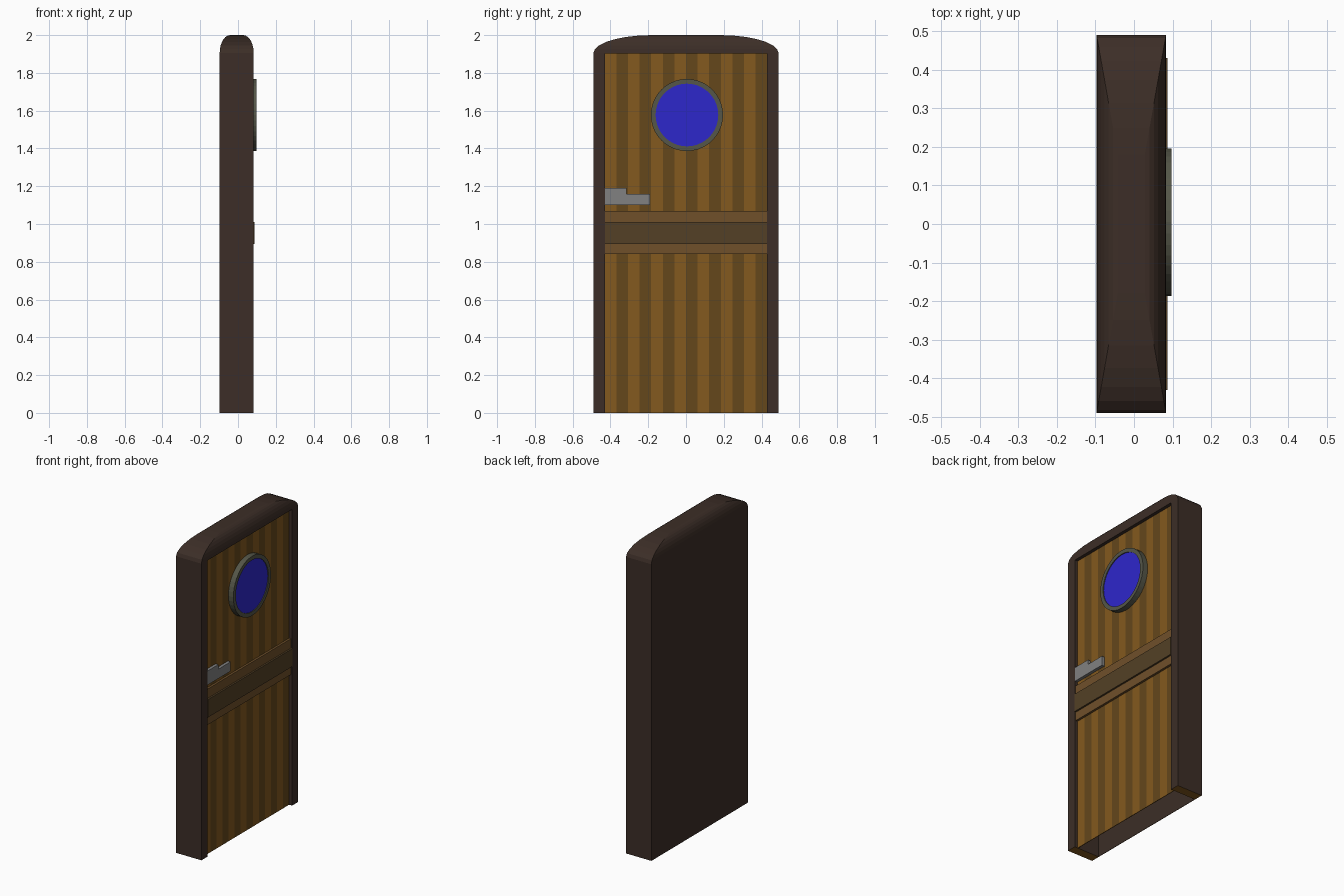
import bpy, bmesh, math

if "Cube" in bpy.data.objects:
    bpy.data.objects.remove(bpy.data.objects["Cube"])


def material(name, rgb):
    m = bpy.data.materials.new(name)
    m.diffuse_color = (*rgb, 1)
    m.use_nodes = True
    m.node_tree.nodes["Principled BSDF"].inputs["Base Color"].default_value = m.diffuse_color
    return m


FRAME = material("dark_wood", (0.045, 0.027, 0.02))
LIGHT = material("light_plank", (0.23, 0.10, 0.013))
DARK = material("dark_plank", (0.13, 0.063, 0.011))
RAIL = material("rail_wood", (0.16, 0.08, 0.023))
INLAY = material("rail_inlay", (0.087, 0.051, 0.019))
RIM = material("rim_metal", (0.09, 0.093, 0.065))
GLASS = material("blue_glass", (0.027, 0.02, 0.6))
STEEL = material("handle_metal", (0.22, 0.22, 0.22))


def finish(name, bm, *mats):
    bmesh.ops.recalc_face_normals(bm, faces=bm.faces[:])
    me = bpy.data.meshes.new(name)
    bm.to_mesh(me)
    bm.free()
    ob = bpy.data.objects.new(name, me)
    bpy.context.collection.objects.link(ob)
    for m in mats:
        me.materials.append(m)
    return ob


def loft(bm, rings, cap=True, close=False):
    loops = [[bm.verts.new(p) for p in r] for r in rings]
    n = len(loops[0])
    pairs = list(zip(loops, loops[1:])) + ([(loops[-1], loops[0])] if close else [])
    for a, b in pairs:
        for i in range(n):
            j = (i + 1) % n
            bm.faces.new((a[i], a[j], b[j], b[i]))
    if cap:
        bm.faces.new(loops[0])
        bm.faces.new(loops[-1])


def slab(name, yz, x0, x1, mat):
    """Extrude a y-z outline between two x positions."""
    bm = bmesh.new()
    loft(bm, [[(x, y, z) for y, z in yz] for x in (x0, x1)])
    return finish(name, bm, mat)


def box(name, x0, x1, y0, y1, z0, z1, mat):
    return slab(name, [(y0, z0), (y1, z0), (y1, z1), (y0, z1)], x0, x1, mat)


def circle(r, x, cy=0.005, cz=1.577, n=40):
    return [(x, cy + r * math.cos(2 * math.pi * i / n), cz + r * math.sin(2 * math.pi * i / n))
            for i in range(n)]


# Frame: upright block whose top is rounded in by a quarter ellipse
XB, XF, HY, SHOULDER = -0.097, 0.083, 0.49, 1.905


def rect(z, dx=0, dy=0):
    return [(XB + dx, -HY + dy, z), (XF - dx, -HY + dy, z),
            (XF - dx, HY - dy, z), (XB + dx, HY - dy, z)]


rings = [rect(0)]
for i in range(8):
    t = math.pi / 2 * i / 7
    k = 1 - math.cos(t)
    rings.append(rect(SHOULDER + (2 - SHOULDER) * math.sin(t), 0.055 * k, 0.31 * k))
bm = bmesh.new()
loft(bm, rings)
for f in bm.faces:
    if f.calc_center_median().z < 0.001:
        f.material_index = 1
frame = finish("door_frame", bm, FRAME, LIGHT)

# Door opening, hollow behind the planks and open at the bottom
cutter = box("opening_cutter", XB + 0.003, 0.3, -0.43, 0.43, -0.1, SHOULDER - 0.003, FRAME)
cutter.hide_render = True
cutter.hide_viewport = True
cut = frame.modifiers.new("opening", "BOOLEAN")
cut.operation = "DIFFERENCE"
cut.solver = "EXACT"
cut.object = cutter

# Planks, alternating light and dark
w = 0.86 / 14
for i in range(14):
    box(f"plank_{i + 1}", 0.058, 0.062, -0.43 + i * w, -0.43 + (i + 1) * w,
        0, SHOULDER - 0.003, DARK if i % 2 else LIGHT)

# Cross rail with raised inlay
box("cross_rail", 0.06, 0.076, -0.43, 0.43, 0.84, 1.07, RAIL)
box("rail_inlay", 0.07, 0.087, -0.43, 0.43, 0.895, 1.01, INLAY)

# Stepped handle
slab("handle", [(-0.43, 1.10), (-0.19, 1.10), (-0.19, 1.16), (-0.315, 1.16),
                (-0.315, 1.19), (-0.43, 1.19)], 0.06, 0.081, STEEL)

# Porthole rim and glass
bm = bmesh.new()
loft(bm, [circle(0.191, 0.06), circle(0.191, 0.097), circle(0.166, 0.097), circle(0.166, 0.06)],
     cap=False, close=True)
finish("window_rim", bm, RIM)
bm = bmesh.new()
loft(bm, [circle(0.167, 0.064), circle(0.167, 0.092)])
finish("window_glass", bm, GLASS)
